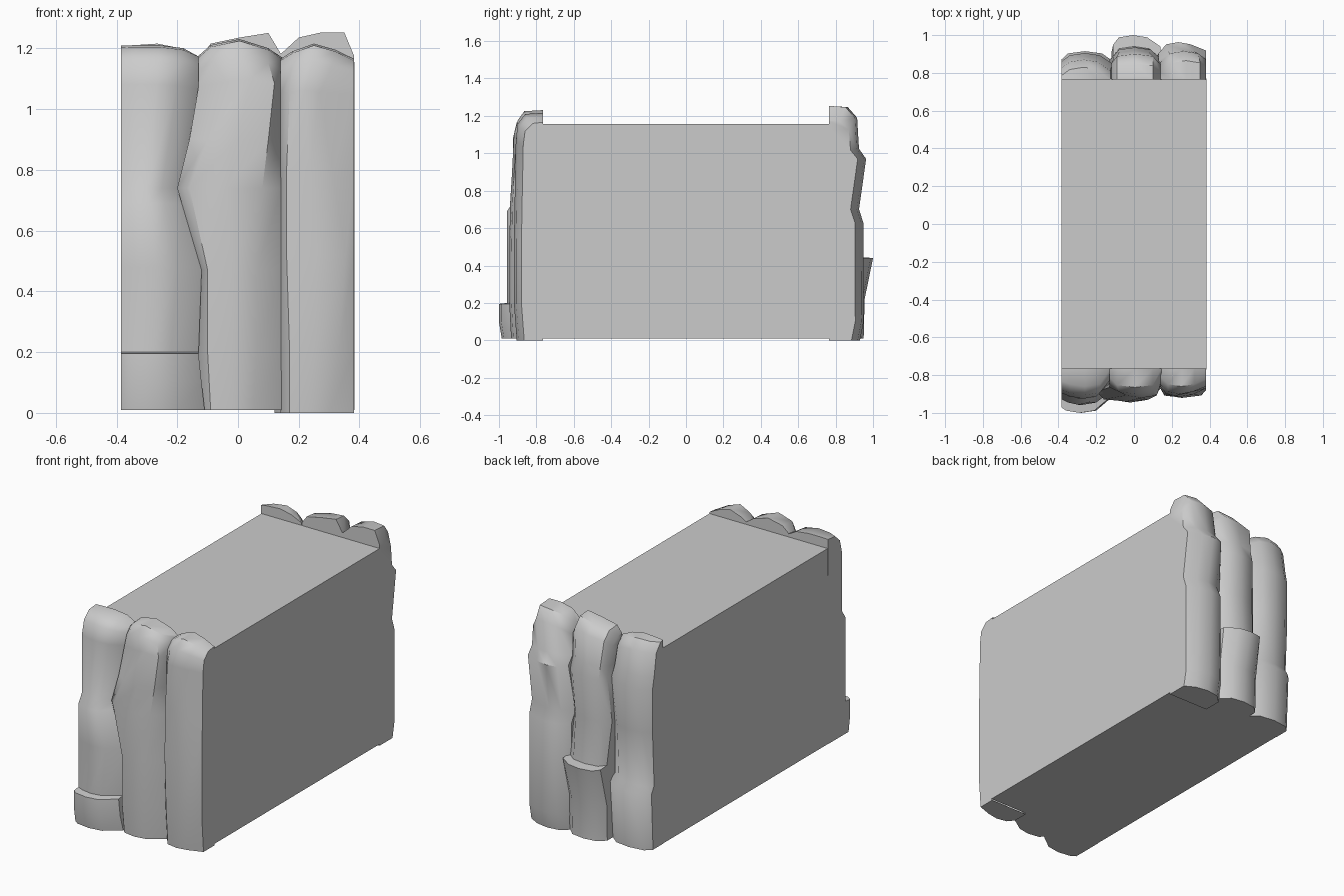
import bpy, bmesh, math

def finish(bm, name, angle=None):
    bmesh.ops.recalc_face_normals(bm, faces=bm.faces)
    me = bpy.data.meshes.new(name)
    bm.to_mesh(me)
    bm.free()
    ob = bpy.data.objects.new(name, me)
    bpy.context.collection.objects.link(ob)
    if angle:
        bpy.ops.object.select_all(action='DESELECT')
        ob.select_set(True)
        bpy.context.view_layer.objects.active = ob
        bpy.ops.object.shade_smooth_by_angle(angle=math.radians(angle))

def rock_column(name, s, rows, tops, dl, dr):
    """Loft upward. Row: z, left edge, plateau left, plateau right, right edge, depth.
    dl / dr: how far the edges fall back from the plateau. s: -1 front, 1 back."""
    bm = bmesh.new()
    grid = []
    base = 0.765
    for z, xl, pl, pr, xr, d in rows:
        sec = [(xl, base), (xl, max(base, d - dl)), (pl, d - 0.012),
               ((pl + pr) / 2, d), (pr, d - 0.012), (xr, max(base, d - dr)), (xr, base)]
        line = []
        for (x, y), t in zip(sec, [tops[0]] + tops + [tops[-1]]):
            k = max(0, min(1, (z - 1.0) / 0.2))
            line.append((x, s * y, z + k * (t - 1.2)))
        grid.append(line)
    # close the underside, the top and the wall behind the crest
    grid.insert(0, [(x, s * base, z) for x, y, z in grid[0]])
    grid.append([(x, s * base, z + 0.006) for x, y, z in grid[-1]])
    grid.append([(x, s * (base - 0.002), 1.0) for x, y, z in grid[-1]])
    vs = [[bm.verts.new(p) for p in line] for line in grid]
    for a, b in zip(vs, vs[1:]):
        for i in range(len(a) - 1):
            bm.faces.new((a[i], a[i + 1], b[i + 1], b[i]))
    bmesh.ops.remove_doubles(bm, verts=bm.verts, dist=0.0005)
    finish(bm, name, 40)

# solid block between the two cliff faces
bm = bmesh.new()
bmesh.ops.create_cube(bm, size=1)
for v in bm.verts:
    v.co.x *= 0.766
    v.co.y *= 1.54
    v.co.z = v.co.z * 1.146 + 0.583
finish(bm, "core_block")

L, R = -0.385, 0.382

# front cliff
rock_column("front_left_column", -1, [
    (0.01, L, -.36, -.20, -.11, .985), (0.10, L, -.36, -.20, -.12, 1.0),
    (0.195, L, -.36, -.21, -.13, 1.0), (0.20, L, -.35, -.22, -.13, .957),
    (0.48, L, -.34, -.20, -.11, .957), (0.69, L, -.35, -.24, -.18, .957),
    (0.74, L, -.35, -.25, -.19, .925), (1.08, L, -.34, -.20, -.13, .925),
    (1.16, L, -.34, -.18, -.125, .905), (1.20, L, -.34, -.18, -.125, .86)],
    [1.203, 1.205, 1.205, 1.195, 1.165], .03, .08)
rock_column("front_middle_column", -1, [
    (0.01, -.125, -.09, .05, .145, .935), (0.20, -.13, -.10, .06, .145, .945),
    (0.47, -.12, -.10, .06, .145, .945), (0.74, -.20, -.16, .08, .145, .94),
    (0.90, -.16, -.10, .10, .145, .93), (1.09, -.13, -.04, .12, .145, .92),
    (1.16, -.13, -.08, .10, .145, .90), (1.205, -.13, -.09, .10, .145, .865)],
    [1.165, 1.20, 1.22, 1.19, 1.16], .055, .075)
rock_column("front_right_column", -1, [
    (0.0, .14, .17, .30, R, .905), (0.20, .14, .17, .33, R, .92),
    (0.52, .14, .16, .355, R, .92), (0.80, .14, .16, .31, R, .915),
    (1.06, .14, .17, .27, R, .91), (1.15, .14, .18, .31, R, .90),
    (1.20, .14, .18, .32, R, .86)],
    [1.16, 1.185, 1.21, 1.19, 1.16], .05, .04)

# back cliff
rock_column("back_left_column", 1, [
    (0.01, L, -.35, -.17, -.11, .90), (0.34, L, -.35, -.17, -.10, .915),
    (0.38, L, -.35, -.18, -.12, .89), (0.70, L, -.34, -.18, -.13, .905),
    (0.95, L, -.34, -.18, -.11, .905), (1.02, L, -.34, -.19, -.12, .89),
    (1.15, L, -.34, -.19, -.125, .87), (1.20, L, -.34, -.19, -.125, .83)],
    [1.20, 1.205, 1.21, 1.195, 1.165], .045, .06)
rock_column("back_middle_column", 1, [
    (0.01, -.12, -.08, .08, .13, .95), (0.22, -.12, -.08, .08, .13, .955),
    (0.44, -.11, -.08, .07, .14, 1.0), (0.445, -.11, -.08, .08, .14, .94),
    (0.70, -.13, -.09, .08, .12, .92), (0.95, -.11, -.08, .09, .14, .935),
    (1.02, -.11, -.08, .08, .13, .92), (1.16, -.12, -.09, .10, .145, .90),
    (1.205, -.12, -.09, .10, .145, .85)],
    [1.165, 1.205, 1.225, 1.24, 1.165], .05, .06)
rock_column("back_right_column", 1, [
    (0.0, .12, .17, .32, R, .93), (0.10, .12, .17, .33, R, .95),
    (0.63, .12, .16, .31, R, .948), (0.70, .11, .17, .31, R, .925),
    (0.97, .13, .17, .30, R, .963), (1.02, .13, .18, .32, R, .925),
    (1.16, .14, .19, .34, R, .915), (1.21, .14, .20, .35, R, .865)],
    [1.165, 1.22, 1.237, 1.237, 1.16], .06, .045)
